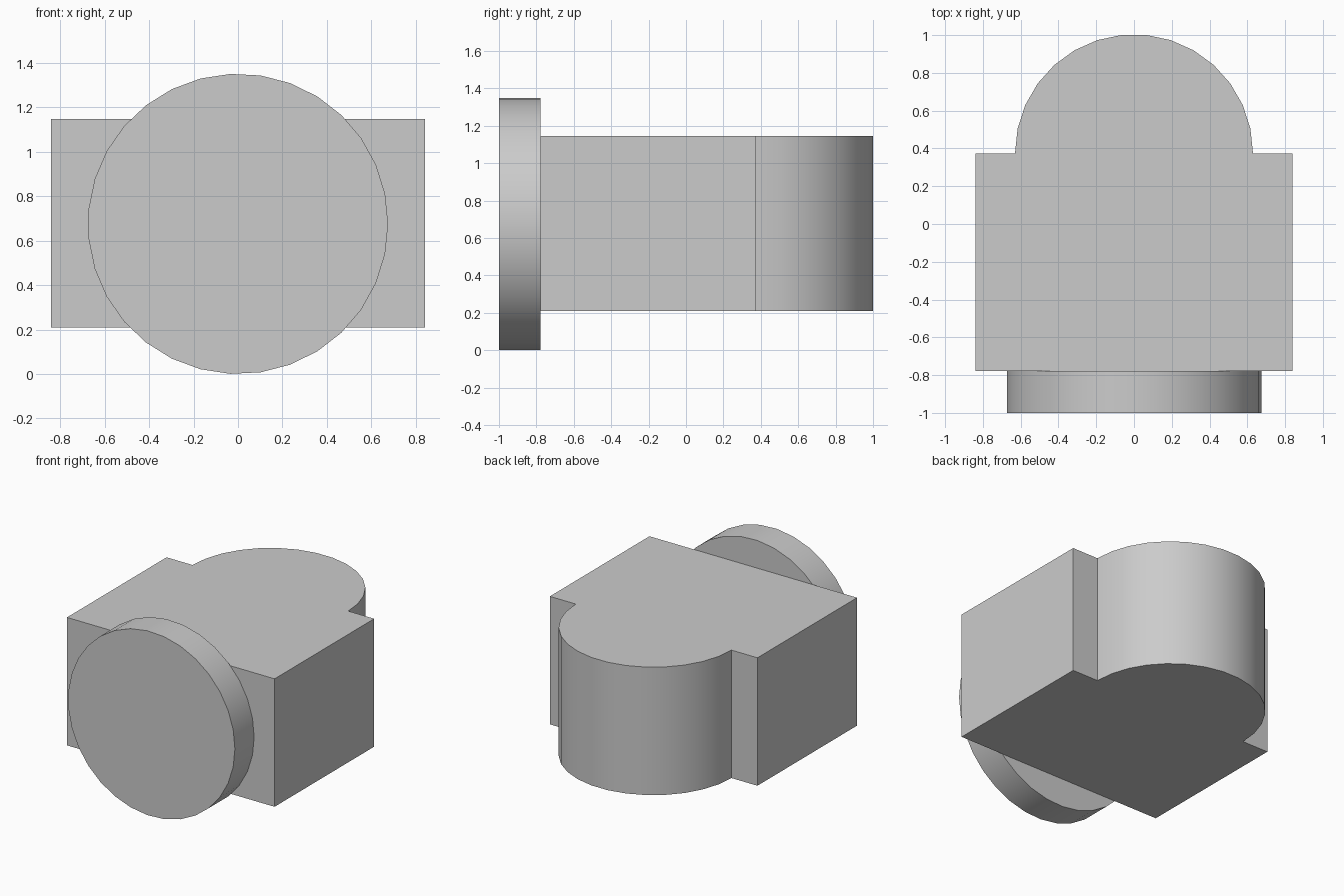
import bpy
import bmesh
from math import cos, sin, pi, radians
from mathutils import Vector

cube = bpy.data.objects.get("Cube")
if cube:
    bpy.data.objects.remove(cube, do_unlink=True)

# One plain grey for every part
grey = bpy.data.materials.new("plain_grey")
grey.use_nodes = True
colour = (0.6, 0.6, 0.6, 1)
grey.diffuse_color = colour
grey.node_tree.nodes["Principled BSDF"].inputs["Base Color"].default_value = colour


def extrude_profile(name, points, offset):
    """Fill a closed outline and extrude it into a solid."""
    bm = bmesh.new()
    face = bm.faces.new([bm.verts.new(p) for p in points])
    result = bmesh.ops.extrude_face_region(bm, geom=[face], use_keep_orig=True)
    new_verts = [g for g in result["geom"] if isinstance(g, bmesh.types.BMVert)]
    bmesh.ops.translate(bm, verts=new_verts, vec=Vector(offset))
    bmesh.ops.recalc_face_normals(bm, faces=bm.faces)
    mesh = bpy.data.meshes.new(name)
    bm.to_mesh(mesh)
    bm.free()
    mesh.materials.append(grey)
    obj = bpy.data.objects.new(name, mesh)
    bpy.context.collection.objects.link(obj)
    bpy.ops.object.select_all(action='DESELECT')
    obj.select_set(True)
    bpy.context.view_layer.objects.active = obj
    bpy.ops.object.shade_smooth_by_angle(angle=radians(30))
    return obj


# Body: rectangular block with a rounded back
half_width, front, back = 0.84, -0.777, 0.374
bottom, height = 0.21, 0.936
round_radius, round_steps = 0.63, 15
outline = [(half_width, front), (half_width, back)]
for i in range(round_steps + 1):
    a = pi * i / round_steps
    outline.append((round_radius * cos(a), back + round_radius * sin(a)))
outline += [(-half_width, back), (-half_width, front)]
extrude_profile("body", [(x, y, bottom) for x, y in outline], (0, 0, height))

# Round plate on the front
radius, sides = 0.675, 31
rim = [(radius * cos(2 * pi * i / sides), -1, radius + radius * sin(2 * pi * i / sides))
       for i in range(sides)]
extrude_profile("front_disc", rim, (0, front + 1, 0))
